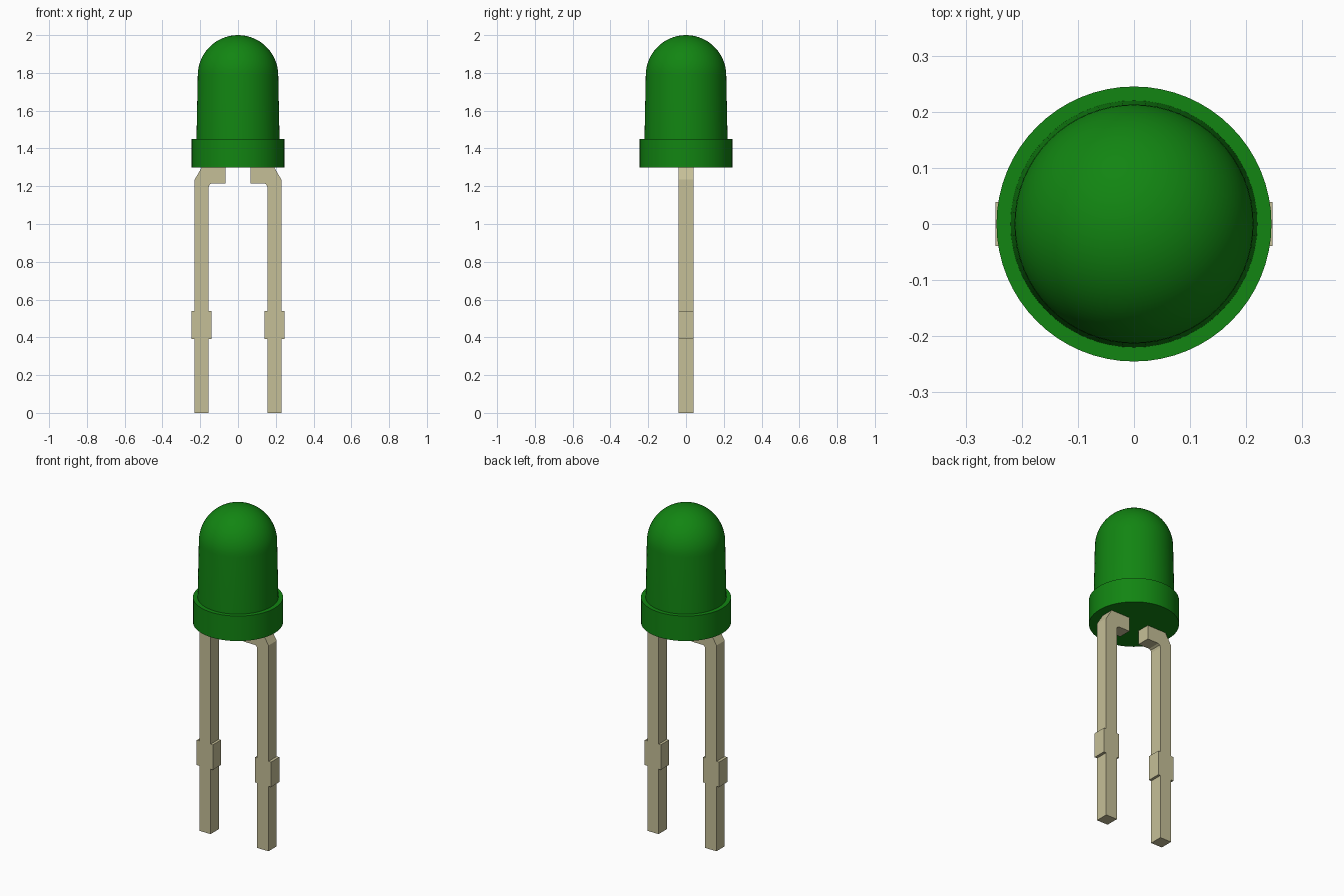
import bpy
import bmesh
import math

if "Cube" in bpy.data.objects:
    bpy.data.objects.remove(bpy.data.objects["Cube"], do_unlink=True)


def material(name, colour):
    mat = bpy.data.materials.new(name)
    mat.use_nodes = True
    mat.diffuse_color = colour
    mat.node_tree.nodes["Principled BSDF"].inputs["Base Color"].default_value = colour
    return mat


def finish(name, bm, mat):
    bmesh.ops.recalc_face_normals(bm, faces=bm.faces)
    mesh = bpy.data.meshes.new(name)
    bm.to_mesh(mesh)
    bm.free()
    mesh.materials.append(mat)
    obj = bpy.data.objects.new(name, mesh)
    bpy.context.collection.objects.link(obj)
    return obj


def lathe(name, profile, mat, steps=64):
    """Spin an (r, z) profile that starts and ends on the axis."""
    bm = bmesh.new()
    verts = [bm.verts.new((r, 0, z)) for r, z in profile]
    edges = [bm.edges.new(pair) for pair in zip(verts, verts[1:])]
    bmesh.ops.spin(bm, geom=verts + edges, cent=(0, 0, 0), axis=(0, 0, 1),
                   angle=math.tau, steps=steps)
    bmesh.ops.remove_doubles(bm, verts=bm.verts, dist=0.0001)
    obj = finish(name, bm, mat)
    bpy.ops.object.select_all(action="DESELECT")
    obj.select_set(True)
    bpy.context.view_layer.objects.active = obj
    bpy.ops.object.shade_smooth_by_angle(angle=math.radians(35))
    return obj


def lead(name, side, outline, half_depth, mat):
    """Extrude an (x, z) outline through the lead's thickness."""
    bm = bmesh.new()
    face = bm.faces.new([bm.verts.new((side * x, -half_depth, z)) for x, z in outline])
    moved = bmesh.ops.extrude_face_region(bm, geom=[face])["geom"]
    bmesh.ops.translate(bm, vec=(0, 2 * half_depth, 0),
                        verts=[v for v in moved if isinstance(v, bmesh.types.BMVert)])
    return finish(name, bm, mat)


green = material("green_plastic", (0.006, 0.235, 0.006, 1))
metal = material("pale_metal", (0.56, 0.52, 0.31, 1))

# Lens: slightly tapered barrel under a hemispherical tip
radius, top = 0.213, 2.0
dome = [(radius * math.cos(a), top - radius + radius * math.sin(a))
        for a in (math.radians(i * 6) for i in range(15))]
lathe("lens", [(0, 1.44), (0.22, 1.44)] + dome + [(0, top)], green)

# Collar around the base of the lens
lathe("collar", [(0, 1.3), (0.245, 1.3), (0.245, 1.45), (0, 1.45)], green)

# Two bent leads with a stop lug part way down
outline = [
    (0.155, 0), (0.23, 0), (0.23, 0.39), (0.247, 0.39), (0.247, 0.54),
    (0.23, 0.54), (0.23, 1.235), (0.19, 1.302), (0.065, 1.302),
    (0.065, 1.215), (0.14, 1.215), (0.151, 1.209), (0.155, 1.195),
    (0.155, 0.54), (0.14, 0.54), (0.14, 0.39), (0.155, 0.39),
]
for name, side in (("left_lead", 1), ("right_lead", -1)):
    lead(name, side, outline, 0.039, metal)
